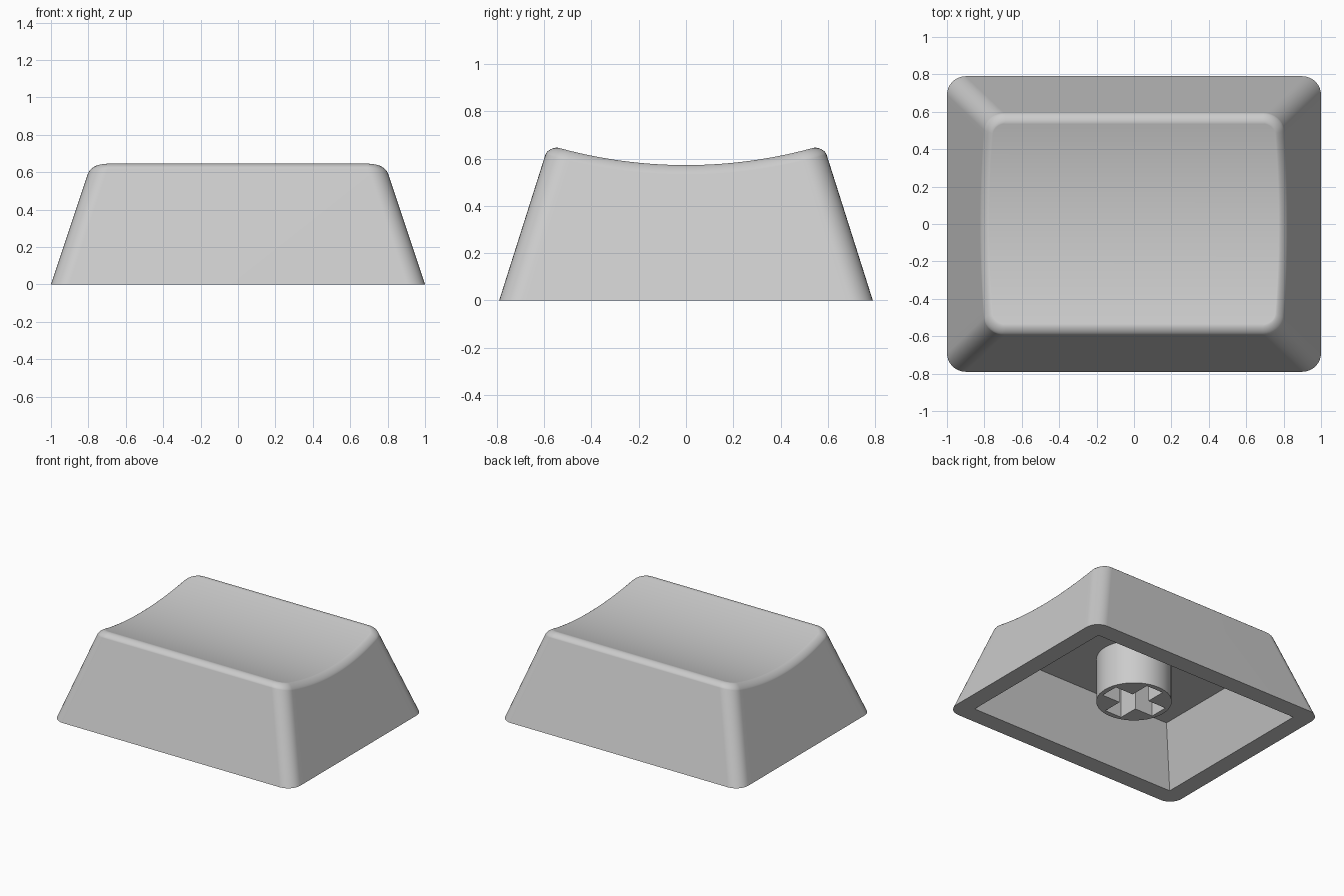
import bpy, bmesh, math

if "Cube" in bpy.data.objects:
    bpy.data.objects.remove(bpy.data.objects["Cube"])

TOP, DISH_R = 0.572, 2.02     # lowest point and radius of the scooped top
CEIL, STEM_Z = 0.422, 0.09    # cavity ceiling and stem underside
ARC, SIDE = 8, 28             # steps per rounded corner and per left/right side

grey = bpy.data.materials.new("light_grey")
grey.diffuse_color = (0.6, 0.6, 0.6, 1)
grey.use_nodes = True
grey.node_tree.nodes["Principled BSDF"].inputs["Base Color"].default_value = grey.diffuse_color


def dish(y):
    return TOP + DISH_R - math.sqrt(DISH_R ** 2 - y * y)


def half_outline(hx, hy, r):
    """Right half of a rounded rectangle, from front to back."""
    pts = []
    for sy, a0 in ((-1, -90), (1, 0)):
        for i in range(ARC + 1):
            a = math.radians(a0 + 90 * i / ARC)
            pts.append((hx - r + r * math.cos(a), sy * (hy - r) + r * math.sin(a)))
        if sy < 0:
            y0 = hy - r
            pts += [(hx, -y0 + 2 * y0 * k / SIDE) for k in range(1, SIDE)]
    return pts


def mirrored(pts):
    """Close a right half into a full ring."""
    return pts + [(-x, y, z) for x, y, z in reversed(pts)]


def wall(z, i):
    x, y = half_outline(1 - z / 3, 0.79 - 0.317 * z, 0.1)[i]
    return (x, y, z)


def finish(bm, name):
    bmesh.ops.remove_doubles(bm, verts=bm.verts, dist=1e-5)
    bmesh.ops.recalc_face_normals(bm, faces=bm.faces)
    me = bpy.data.meshes.new(name)
    bm.to_mesh(me)
    bm.free()
    ob = bpy.data.objects.new(name, me)
    bpy.context.collection.objects.link(ob)
    me.materials.append(grey)
    bpy.ops.object.select_all(action='DESELECT')
    ob.select_set(True)
    bpy.context.view_layer.objects.active = ob
    bpy.ops.object.shade_smooth_by_angle(angle=math.radians(30))
    mod = ob.modifiers.new("weighted_normals", 'WEIGHTED_NORMAL')
    mod.keep_sharp = True
    return ob


# Sharp rim where the tapered wall meets the scooped top
n = len(half_outline(1, 0.79, 0.1))
rim = []
for i in range(n):
    z = 0.62
    for _ in range(8):
        z = dish(wall(z, i)[1])
    rim.append(wall(z, i))

# Points where the rounded rim starts (wall) and ends (scoop)
low = [wall(p[2] - 0.04, i) for i, p in enumerate(rim)]
inner = []
for i, p in enumerate(rim):
    x, y = half_outline(1 - p[2] / 3 - 0.035, 0.79 - 0.317 * p[2] - 0.045, 0.06)[i]
    inner.append((x, y, dish(y)))


def round_rim(t):
    """Circular-like blend from wall to scoop."""
    a, b, c = (1 - t) ** 2, t * (1 - t), t * t
    return [tuple((a * p + b * q + c * s) / (a + b + c) for p, q, s in zip(P, Q, S))
            for P, Q, S in zip(low, rim, inner)]


def flat(hx, hy, r, z):
    return [(x, y, z) for x, y in half_outline(hx, hy, r)]


# Cap shell: ceiling, cavity walls, bottom lip, outer walls, rounded rim, scoop
halves = [flat(0.726, 0.521, 0, CEIL), flat(0.867, 0.655, 0, 0), flat(1, 0.79, 0.1, 0)]
halves += [round_rim(k / 8) for k in range(9)]
bm = bmesh.new()
rings = [[bm.verts.new(p) for p in mirrored(h)] for h in halves]
for a, b in zip(rings, rings[1:]):
    for i in range(2 * n):
        j = (i + 1) % (2 * n)
        bm.faces.new((a[i], a[j], b[j], b[i]))
top = rings[-1]
for i in range(n - 1):
    bm.faces.new((top[i], top[i + 1], top[2 * n - 2 - i], top[2 * n - 1 - i]))
bm.faces.new(rings[0])
bmesh.ops.dissolve_degenerate(bm, dist=1e-5, edges=bm.edges)
finish(bm, "cap_shell")

# Stem: round post with a cross-shaped socket
L, w, R = 0.22, 0.07, 0.257
quarter = [(L, -w), (L, w), (w, w)]
cross = []
for q in range(4):
    c, s = round(math.cos(q * math.pi / 2)), round(math.sin(q * math.pi / 2))
    cross += [(x * c - y * s, x * s + y * c) for x, y in quarter]
circle = [(R * math.cos(math.tau * i / 48), R * math.sin(math.tau * i / 48)) for i in range(48)]
bm = bmesh.new()
edges = []
for outline in (circle, cross):
    vs = [bm.verts.new((x, y, STEM_Z)) for x, y in outline]
    edges += [bm.edges.new((vs[i], vs[(i + 1) % len(vs)])) for i in range(len(vs))]
ext = bmesh.ops.extrude_edge_only(bm, edges=edges)
bmesh.ops.translate(bm, vec=(0, 0, CEIL - STEM_Z),
                    verts=[g for g in ext["geom"] if isinstance(g, bmesh.types.BMVert)])
bmesh.ops.triangle_fill(bm, edges=edges, use_beauty=True)
finish(bm, "stem")
